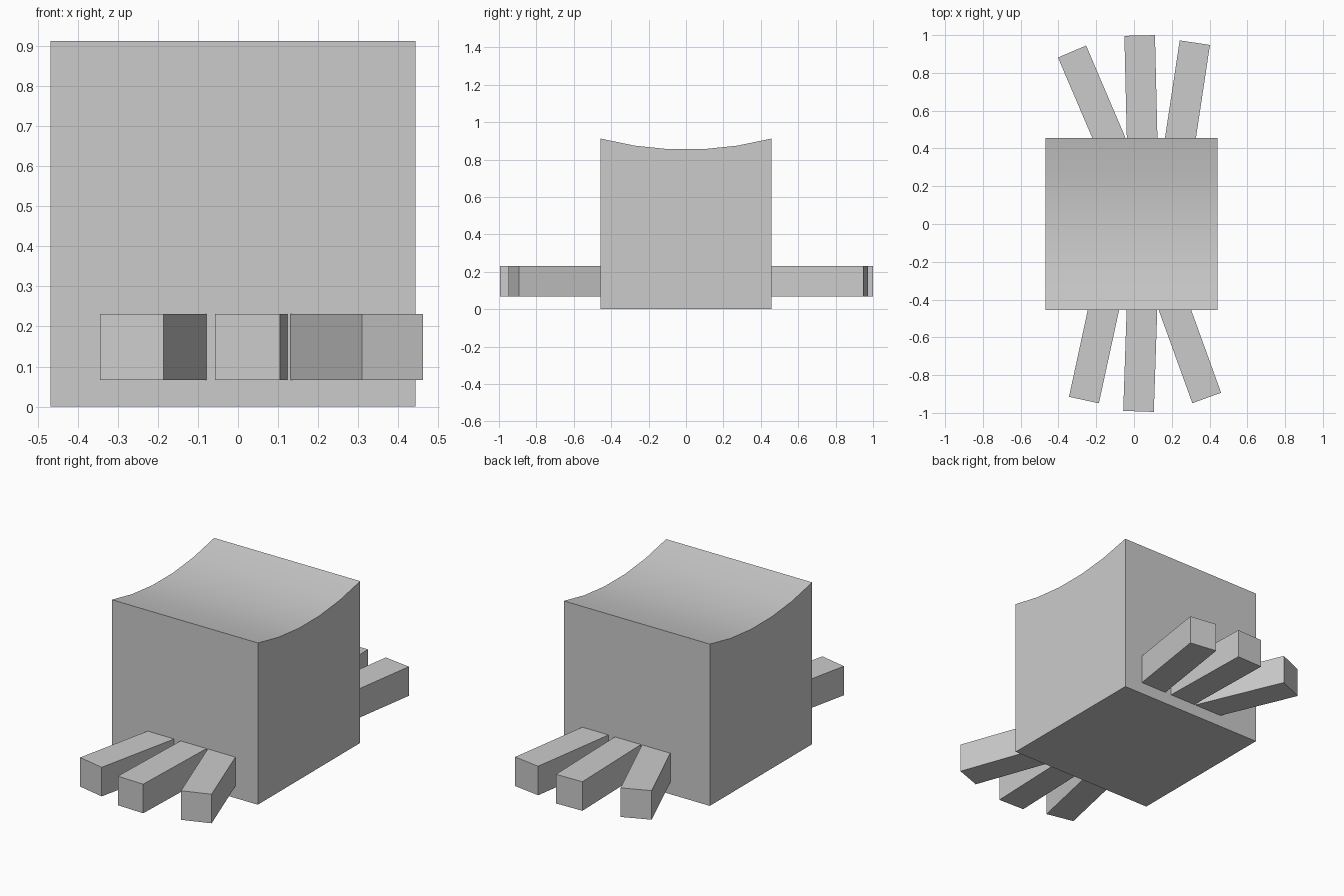
import bpy
import bmesh
from mathutils import Vector

cube = bpy.data.objects.get("Cube")
if cube:
    bpy.data.objects.remove(cube, do_unlink=True)

grey = bpy.data.materials.new("plain grey")
grey.use_nodes = True
colour = (0.6, 0.6, 0.6, 1)
grey.diffuse_color = colour
grey.node_tree.nodes["Principled BSDF"].inputs["Base Color"].default_value = colour


def extrude_profile(name, points, offset):
    """Make a solid by pushing a flat outline along an offset."""
    bm = bmesh.new()
    face = bm.faces.new([bm.verts.new(p) for p in points])
    result = bmesh.ops.extrude_face_region(bm, geom=[face], use_keep_orig=True)
    moved = [v for v in result["geom"] if isinstance(v, bmesh.types.BMVert)]
    bmesh.ops.translate(bm, verts=moved, vec=offset)
    bmesh.ops.recalc_face_normals(bm, faces=bm.faces)
    mesh = bpy.data.meshes.new(name)
    bm.to_mesh(mesh)
    bm.free()
    mesh.materials.append(grey)
    obj = bpy.data.objects.new(name, mesh)
    bpy.context.collection.objects.link(obj)
    return obj


# Body: a block whose top sags in a shallow arc from front to back
half, low, rise = 0.456, 0.853, 0.059
arc = [half * t for t in (1, 0.6, 0.2, -0.2, -0.6, -1)]
outline = [(-0.468, -half, 0), (-0.468, half, 0)]
outline += [(-0.468, y, low + rise * (y / half) ** 2) for y in arc]
body = extrude_profile("body", outline, (0.911, 0, 0))
bpy.context.view_layer.objects.active = body
body.select_set(True)
bpy.ops.object.shade_smooth_by_angle(angle=0.5)
body.select_set(False)


def toe(name, base_x, tip_x, tip_y):
    """Square bar fanning out from the body wall, rooted a little inside."""
    wall = Vector((base_x, half if tip_y > 0 else -half, 0.067))
    tip = Vector((tip_x, tip_y, 0.067))
    along = (tip - wall).normalized()
    side = Vector((-along.y, along.x, 0)) * 0.081
    root = wall - along * 0.08
    extrude_profile(name, [root - side, tip - side, tip + side, root + side], (0, 0, 0.164))


# Toes: three in front and three behind
toe("front_right_toe", -0.162, -0.265, -0.932)
toe("front_middle_toe", 0.042, 0.024, -0.992)
toe("front_left_toe", 0.217, 0.385, -0.921)
toe("back_right_toe", -0.133, -0.328, 0.913)
toe("back_middle_toe", 0.043, 0.030, 0.998)
toe("back_left_toe", 0.246, 0.322, 0.960)
